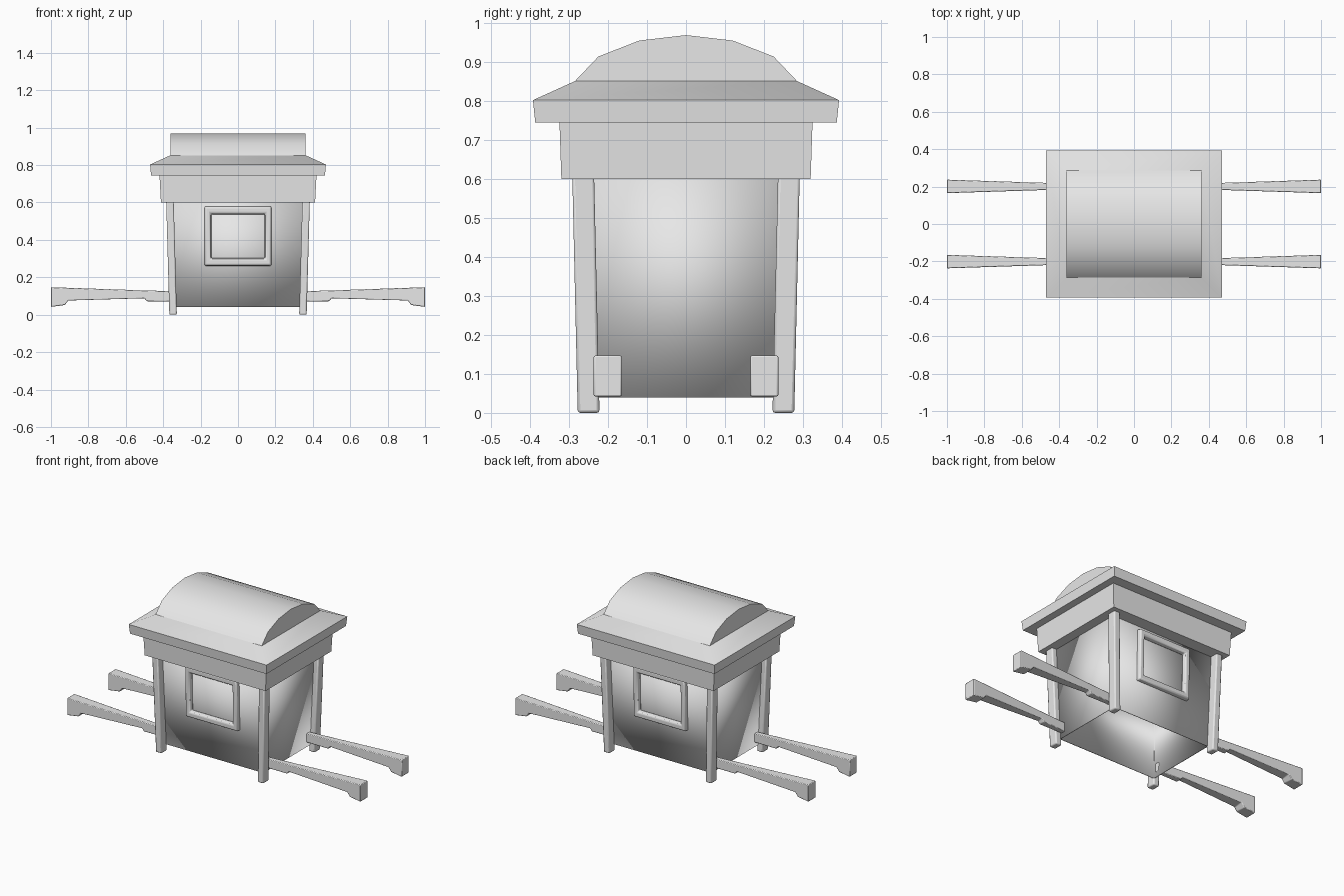
import bpy
from math import radians

if "Cube" in bpy.data.objects:
    bpy.data.objects.remove(bpy.data.objects["Cube"])

# Single plain grey finish
GREY = (0.8, 0.8, 0.8, 1)
grey = bpy.data.materials.new("plain grey")
grey.use_nodes = True
grey.diffuse_color = GREY
grey.node_tree.nodes["Principled BSDF"].inputs["Base Color"].default_value = GREY


def build(name, verts, faces, angle=40, bevel=0):
    mesh = bpy.data.meshes.new(name)
    mesh.from_pydata(verts, [], faces)
    mesh.materials.append(grey)
    obj = bpy.data.objects.new(name, mesh)
    bpy.context.collection.objects.link(obj)
    bpy.ops.object.select_all(action="DESELECT")
    obj.select_set(True)
    bpy.context.view_layer.objects.active = obj
    bpy.ops.object.mode_set(mode="EDIT")
    bpy.ops.mesh.select_all(action="SELECT")
    bpy.ops.mesh.normals_make_consistent(inside=False)
    bpy.ops.object.mode_set(mode="OBJECT")
    if bevel:
        mod = obj.modifiers.new("soft edges", "BEVEL")
        mod.width, mod.segments = bevel, 2
    bpy.ops.object.shade_smooth_by_angle(angle=radians(angle))
    return obj


def rect(hx, hy, z, cx=0, cy=0):
    return [(cx + sx * hx, cy + sy * hy, z)
            for sx, sy in ((-1, -1), (1, -1), (1, 1), (-1, 1))]


def bridge(rings, n=4):
    return [(r * n + i, r * n + (i + 1) % n, (r + 1) * n + (i + 1) % n, (r + 1) * n + i)
            for r in range(rings - 1) for i in range(n)]


# Cabin walls, tapering downwards and open underneath
cabin = build("cabin_walls", rect(0.335, 0.23, 0.04) + rect(0.354, 0.244, 0.61), bridge(2))
wall = cabin.modifiers.new("wall thickness", "SOLIDIFY")
wall.thickness, wall.offset = 0.006, -1

# Deep band under the eaves
build("upper_band", rect(0.412, 0.32, 0.6) + rect(0.42, 0.325, 0.75),
      bridge(2) + [(3, 2, 1, 0), (4, 5, 6, 7)])

# Flared eaves
build("roof_eaves", rect(0.465, 0.387, 0.745) + rect(0.47, 0.393, 0.803) + rect(0.362, 0.285, 0.852),
      bridge(3) + [(3, 2, 1, 0)], 55)

# Barrel roof with upright gable ends
half = [(0.285, 0.852), (0.225, 0.915), (0.12, 0.956), (0, 0.97)]
arch = half + [(-y, z) for y, z in half[-2::-1]]
n = len(arch)
build("barrel_roof", [(x, y, z) for x in (-0.362, 0.362) for y, z in arch],
      bridge(2, n) + [tuple(range(n)), tuple(range(n, 2 * n))], 55)

for sy, face in ((-1, "front"), (1, "back")):
    # Window frame following the lean of the wall
    verts = []
    for hx, hz, out in ((0.18, 0.16, -0.004), (0.175, 0.155, 0.025),
                        (0.148, 0.123, 0.025), (0.14, 0.115, -0.004)):
        for x, z in ((-hx, 0.42 - hz), (hx, 0.42 - hz), (hx, 0.42 + hz), (-hx, 0.42 + hz)):
            verts.append((x, sy * (0.229 + 0.0246 * z + out), z))
    faces = bridge(4) + [(12 + i, 12 + (i + 1) % 4, (i + 1) % 4, i) for i in range(4)]
    build(face + "_window_frame", verts, faces, 50, 0.007)

    for sx, side in ((-1, "right"), (1, "left")):
        # Leaning corner post
        post = rect(0.02, 0.028, 0, sx * 0.347, sy * 0.25) + rect(0.02, 0.028, 0.61, sx * 0.364, sy * 0.264)
        build(f"{face}_{side}_post", post, bridge(2) + [(3, 2, 1, 0), (4, 5, 6, 7)], 50, 0.007)

        # Carrying pole widening to a hooked grip
        outline = [(0.33, 0.125), (0.5, 0.13), (1, 0.147), (1, 0.042), (0.925, 0.052),
                   (0.908, 0.076), (0.5, 0.088), (0.488, 0.072), (0.33, 0.07)]
        verts = [(sx * x, sy * 0.201 + s * (0.02 + 0.032 * (x - 0.5)), z)
                 for s in (-1, 1) for x, z in outline]
        m = len(outline)
        build(f"{face}_{side}_carrying_pole", verts,
              bridge(2, m) + [tuple(range(m)), tuple(range(m, 2 * m))], 40, 0.004)
